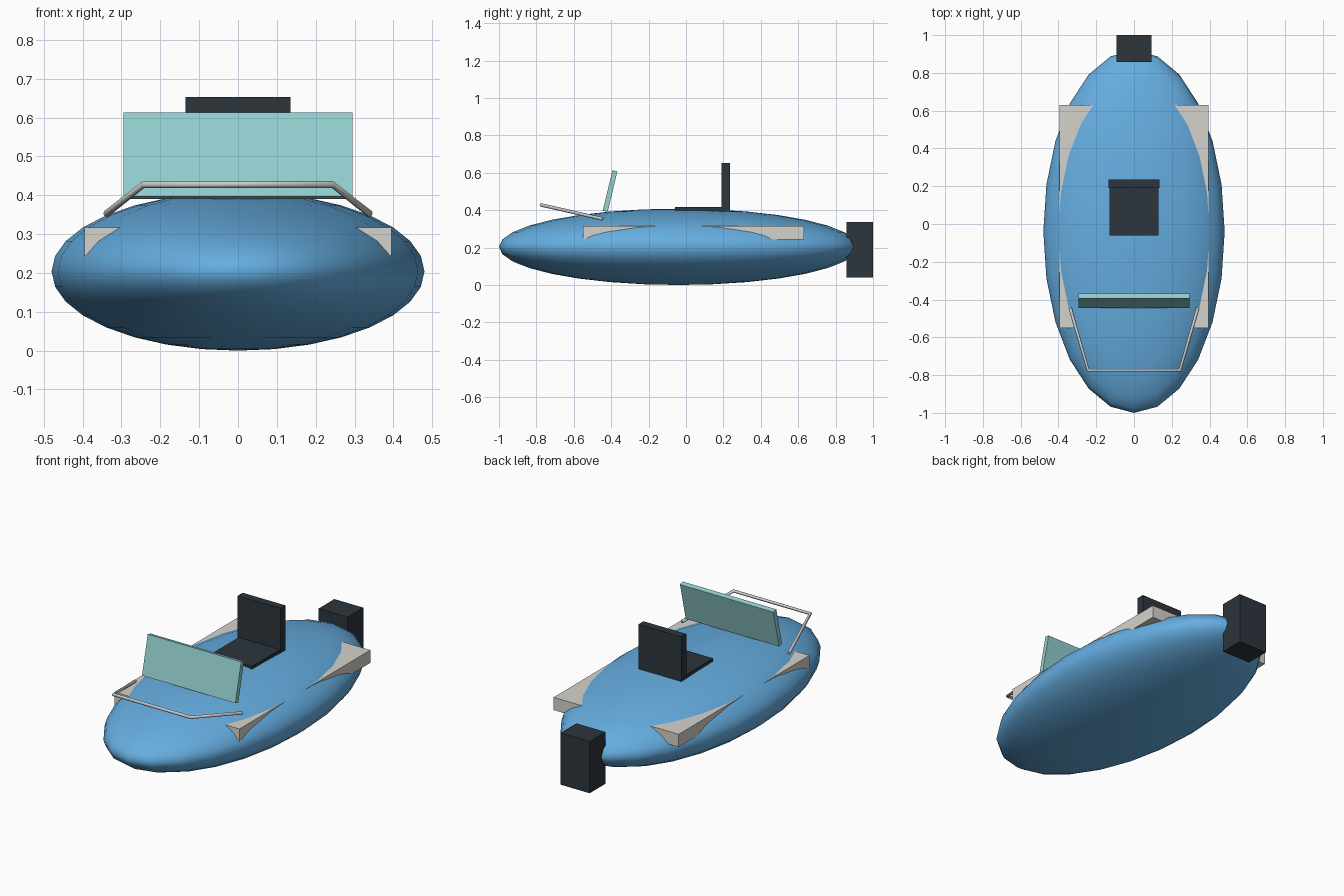
import bpy
from math import radians

if "Cube" in bpy.data.objects:
    bpy.data.objects.remove(bpy.data.objects["Cube"])


def material(name, r, g, b):
    m = bpy.data.materials.new(name)
    m.diffuse_color = (r, g, b, 1)
    m.use_nodes = True
    m.node_tree.nodes["Principled BSDF"].inputs["Base Color"].default_value = m.diffuse_color
    return m


BLUE = material("hull_blue", 0.13, 0.42, 0.75)
CREAM = material("deck_cream", 0.66, 0.65, 0.60)
DARK = material("dark_slate", 0.025, 0.035, 0.045)
TEAL = material("windshield_teal", 0.30, 0.63, 0.63)


def box(name, center, size, mat, tilt=0):
    bpy.ops.mesh.primitive_cube_add(size=1, location=center)
    ob = bpy.context.object
    ob.name = name
    ob.scale = size
    ob.rotation_euler.x = radians(tilt)
    ob.data.materials.append(mat)
    return ob


# Ellipsoid hull
bpy.ops.mesh.primitive_uv_sphere_add(segments=24, ring_count=16, radius=1,
                                     location=(0, -0.04, 0.204))
hull = bpy.context.object
hull.name = "hull"
hull.scale = (0.48, 0.96, 0.204)
hull.data.materials.append(BLUE)
bpy.ops.object.shade_smooth()

# Deck slab whose corners poke through the hull
box("deck", (0, 0.04, 0.28), (0.79, 1.18, 0.073), CREAM)

# Seat and backrest
box("seat", (0, 0.075, 0.395), (0.26, 0.27, 0.042), DARK)
box("seat_back", (0, 0.213, 0.525), (0.27, 0.045, 0.255), DARK)

# Windshield leaning backwards
box("windshield", (0, -0.406, 0.502), (0.59, 0.027, 0.222), TEAL, tilt=-13.5)

# Outboard motor
box("motor", (0, 0.929, 0.188), (0.183, 0.142, 0.296), DARK)

# Bow rail tube
path = [(-0.338, -0.445, 0.353), (-0.243, -0.775, 0.428),
        (0.243, -0.775, 0.428), (0.338, -0.445, 0.353)]
curve = bpy.data.curves.new("bow_rail", "CURVE")
curve.dimensions = "3D"
curve.bevel_depth = 0.009
curve.bevel_resolution = 2
curve.use_fill_caps = True
spline = curve.splines.new("POLY")
spline.points.add(len(path) - 1)
for p, co in zip(spline.points, path):
    p.co = (*co, 1)
rail = bpy.data.objects.new("bow_rail", curve)
bpy.context.collection.objects.link(rail)
